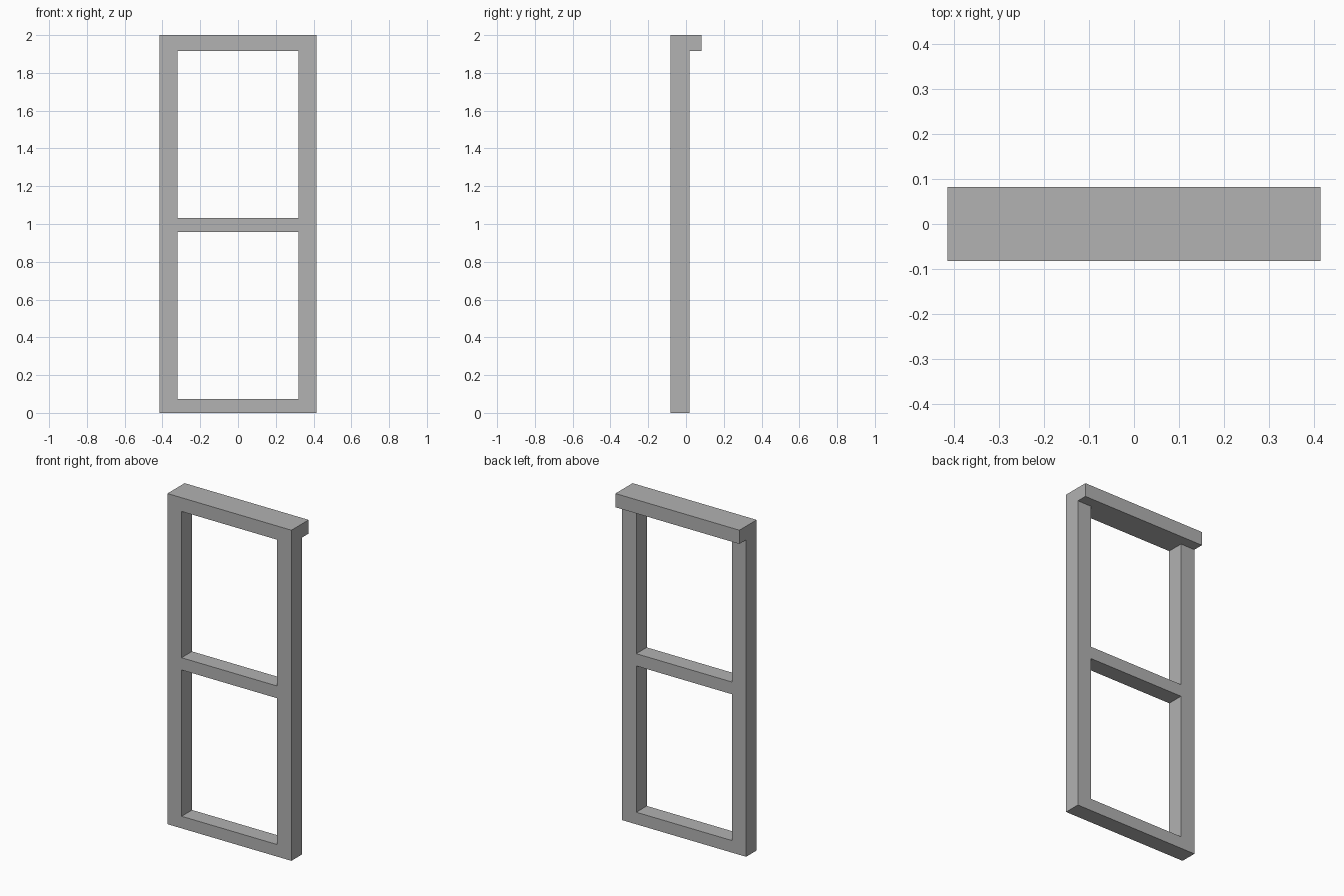
import bpy

cube = bpy.data.objects.get("Cube")
if cube:
    bpy.data.objects.remove(cube, do_unlink=True)

GREY = (0.445, 0.445, 0.445, 1.0)
grey = bpy.data.materials.new("plain grey")
grey.use_nodes = True
grey.diffuse_color = GREY
grey.node_tree.nodes["Principled BSDF"].inputs["Base Color"].default_value = GREY


def box(name, x, y, z):
    """Add a box spanning the given (low, high) ranges."""
    spans = (x, y, z)
    bpy.ops.mesh.primitive_cube_add(size=1, location=[(a + b) / 2 for a, b in spans])
    part = bpy.context.object
    part.name = name
    part.scale = [b - a for a, b in spans]
    bpy.ops.object.transform_apply(location=False, rotation=False, scale=True)
    part.data.materials.append(grey)
    return part


HALF_WIDTH = 0.415
INNER = 0.32
FRONT, BACK, LEDGE = -0.082, 0.018, 0.082
HEADER_BOTTOM = 1.917

# Upright stiles
box("left_stile", (INNER, HALF_WIDTH), (FRONT, BACK), (0, HEADER_BOTTOM))
box("right_stile", (-HALF_WIDTH, -INNER), (FRONT, BACK), (0, HEADER_BOTTOM))

# Cross rails between the stiles
box("bottom_rail", (-INNER, INNER), (FRONT, BACK), (0, 0.073))
box("middle_rail", (-INNER, INNER), (FRONT, BACK), (0.958, 1.032))

# Header with a ledge projecting at the back
box("header", (-HALF_WIDTH, HALF_WIDTH), (FRONT, LEDGE), (HEADER_BOTTOM, 2.0))
